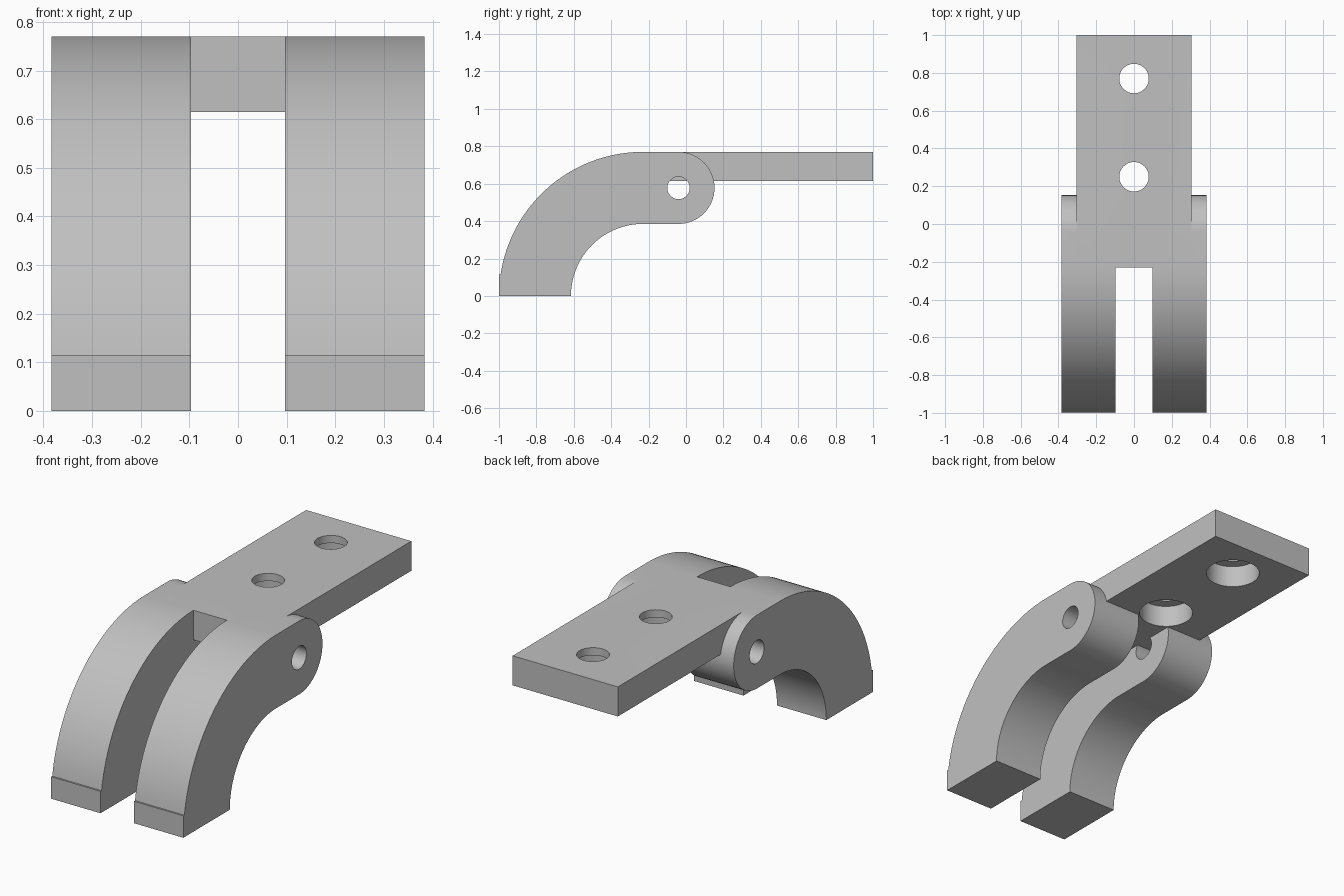
import bpy
import bmesh
from math import sin, cos, pi, radians
from mathutils import Matrix

old = bpy.data.objects.get("Cube")
if old:
    bpy.data.objects.remove(old, do_unlink=True)

grey = bpy.data.materials.new("plain grey")
grey.use_nodes = True
colour = (0.53, 0.53, 0.53, 1)
grey.diffuse_color = colour
grey.node_tree.nodes["Principled BSDF"].inputs["Base Color"].default_value = colour

# Main measures
ARM_IN, ARM_OUT = 0.097, 0.383
BEND_Y, R_OUT, R_IN = -0.23, 0.77, 0.385
PIN_Y, PIN_Z, TIP_R = -0.04, 0.5775, 0.1925


def finish(bm, name):
    bmesh.ops.recalc_face_normals(bm, faces=bm.faces)
    mesh = bpy.data.meshes.new(name)
    bm.to_mesh(mesh)
    bm.free()
    mesh.materials.append(grey)
    obj = bpy.data.objects.new(name, mesh)
    bpy.context.collection.objects.link(obj)
    return obj


def arc(cy, cz, r, start, end, steps):
    angles = [radians(start + (end - start) * i / steps) for i in range(steps + 1)]
    return [(cy + r * cos(a), cz + r * sin(a)) for a in angles]


def extrude_profile(name, points, x0, x1):
    bm = bmesh.new()
    face = bm.faces.new([bm.verts.new((x0, y, z)) for y, z in points])
    out = bmesh.ops.extrude_face_region(bm, geom=[face])
    moved = [g for g in out["geom"] if isinstance(g, bmesh.types.BMVert)]
    bmesh.ops.translate(bm, verts=moved, vec=(x1 - x0, 0, 0))
    return finish(bm, name)


def cylinder(name, centre, radius, depth, axis="Z"):
    bm = bmesh.new()
    turn = Matrix.Rotation(pi / 2, 4, "Y") if axis == "X" else Matrix()
    bmesh.ops.create_cone(bm, cap_ends=True, segments=48, radius1=radius,
                          radius2=radius, depth=depth,
                          matrix=Matrix.Translation(centre) @ turn)
    return finish(bm, name)


def combine(target, other, operation):
    mod = target.modifiers.new("combine", "BOOLEAN")
    mod.operation = operation
    mod.solver = "EXACT"
    mod.object = other
    bpy.context.view_layer.objects.active = target
    bpy.ops.object.modifier_apply(modifier=mod.name)
    bpy.data.objects.remove(other, do_unlink=True)


# Curved arm outline: foot step, outer bend, round tip, inner bend
outline = [(-1, 0), (-1, 0.115)]
outline += arc(BEND_Y, 0, R_OUT, 171.4, 90, 40)
outline += arc(PIN_Y, PIN_Z, TIP_R, 90, -90, 32)
outline += arc(BEND_Y, 0, R_IN, 90, 180, 40)

# Flat plate with two counterbored screw holes
plate = extrude_profile("hinge_bracket", [(BEND_Y, 0.615), (1, 0.615), (1, 0.77), (BEND_Y, 0.77)],
                        -0.305, 0.305)
for y in (0.25, 0.77):
    combine(plate, cylinder("screw_hole", (0, y, 0.7), 0.078, 0.4), "DIFFERENCE")
    combine(plate, cylinder("counterbore", (0, y, 0.63), 0.133, 0.2), "DIFFERENCE")

# Pair of arms with pin holes, joined to the plate
for side in (-1, 1):
    arm = extrude_profile("arm", outline, side * ARM_IN, side * ARM_OUT)
    combine(arm, cylinder("pin_hole", (side * 0.24, PIN_Y, PIN_Z), 0.06, 0.5, "X"), "DIFFERENCE")
    combine(plate, arm, "UNION")

bpy.ops.object.select_all(action="DESELECT")
plate.select_set(True)
bpy.context.view_layer.objects.active = plate
bpy.ops.object.shade_smooth_by_angle(angle=radians(25))
